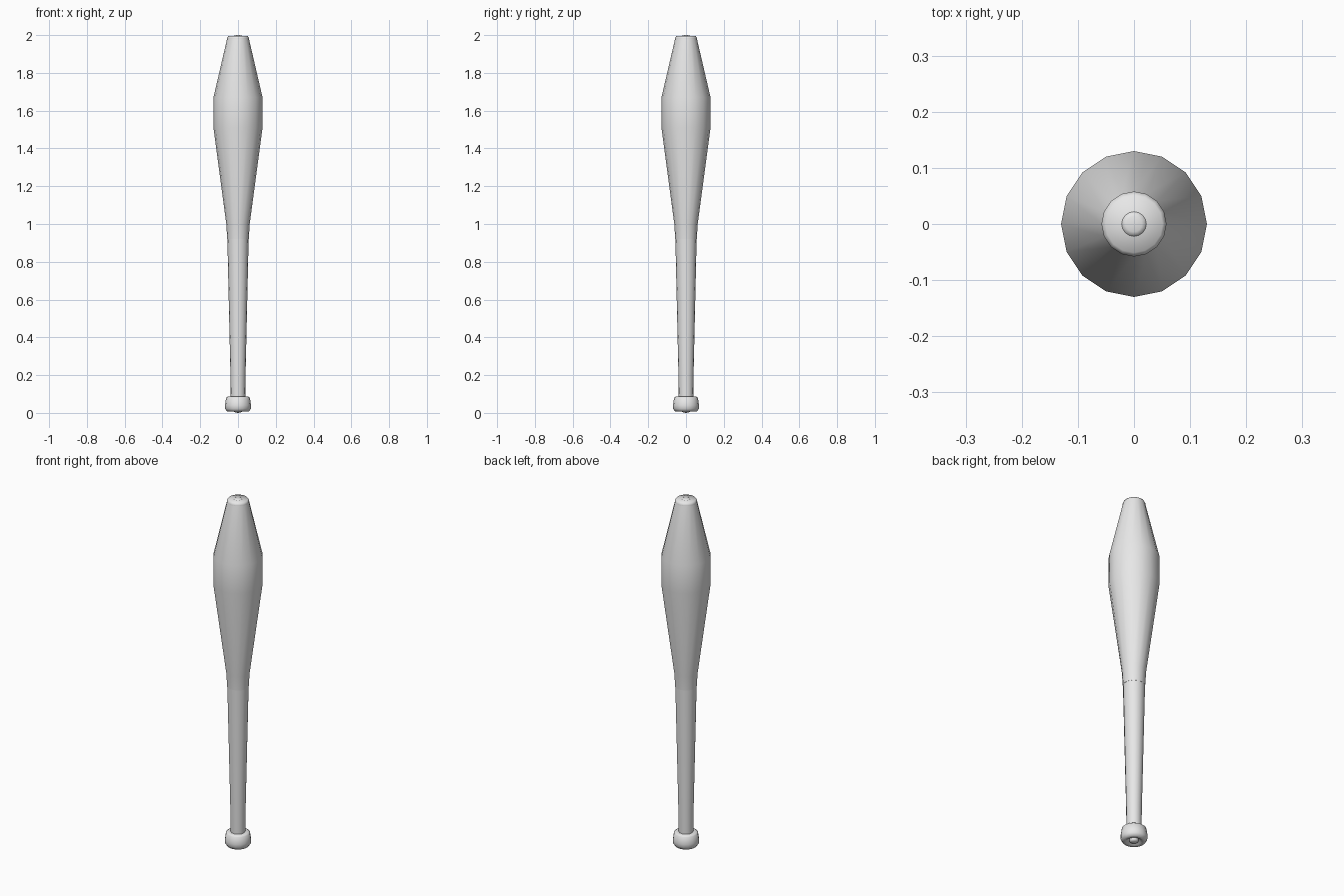
import bpy
import math

SIDES = 16

if "Cube" in bpy.data.objects:
    bpy.data.objects.remove(bpy.data.objects["Cube"], do_unlink=True)

grey = bpy.data.materials.new("light_grey")
grey.use_nodes = True
colour = (0.8, 0.8, 0.8, 1)
grey.diffuse_color = colour
grey.node_tree.nodes["Principled BSDF"].inputs["Base Color"].default_value = colour


def lathe(name, profile, angle):
    """Turn a (radius, height) profile around z; radius 0 makes a pole."""
    verts, rings, faces = [], [], []
    for r, z in profile:
        count = SIDES if r else 1
        start = len(verts)
        rings.append([start + i % count for i in range(SIDES)])
        for i in range(count):
            a = 2 * math.pi * i / SIDES
            verts.append((r * math.cos(a), r * math.sin(a), z))
    for low, high in zip(rings, rings[1:]):
        for i in range(SIDES):
            j = (i + 1) % SIDES
            corners = [low[i], low[j], high[j], high[i]]
            faces.append(list(dict.fromkeys(corners)))
    mesh = bpy.data.meshes.new(name)
    mesh.from_pydata(verts, [], faces)
    mesh.materials.append(grey)
    obj = bpy.data.objects.new(name, mesh)
    bpy.context.collection.objects.link(obj)
    bpy.ops.object.select_all(action="DESELECT")
    obj.select_set(True)
    bpy.context.view_layer.objects.active = obj
    bpy.ops.object.shade_smooth_by_angle(angle=math.radians(angle))
    return obj


# Slim handle and swelling body
lathe("handle", [(0.038, 0.05), (0.04, 0.2), (0.057, 0.95)], 40)
lathe("body", [(0.054, 0.92), (0.057, 0.92), (0.062, 1.0), (0.13, 1.51),
               (0.13, 1.67), (0.058, 1.98)], 40)

# Rounded knob with a shallow hollow underneath
lathe("knob", [(0, 0.02), (0.03, 0.02), (0.04, 0.007), (0.058, 0.007),
               (0.068, 0.022), (0.069, 0.04), (0.063, 0.08),
               (0.055, 0.086), (0.036, 0.086)], 70)

# Chamfered cap closing the top
lathe("top_cap", [(0.058, 1.978), (0.058, 1.985), (0.051, 1.996), (0, 1.996)], 70)

# Domed screw heads at both ends
lathe("top_screw", [(0.023, 1.99), (0.022, 1.996), (0.014, 1.999), (0, 2.0)], 60)
lathe("bottom_screw", [(0, 0), (0.014, 0.002), (0.022, 0.007), (0.023, 0.022)], 60)
